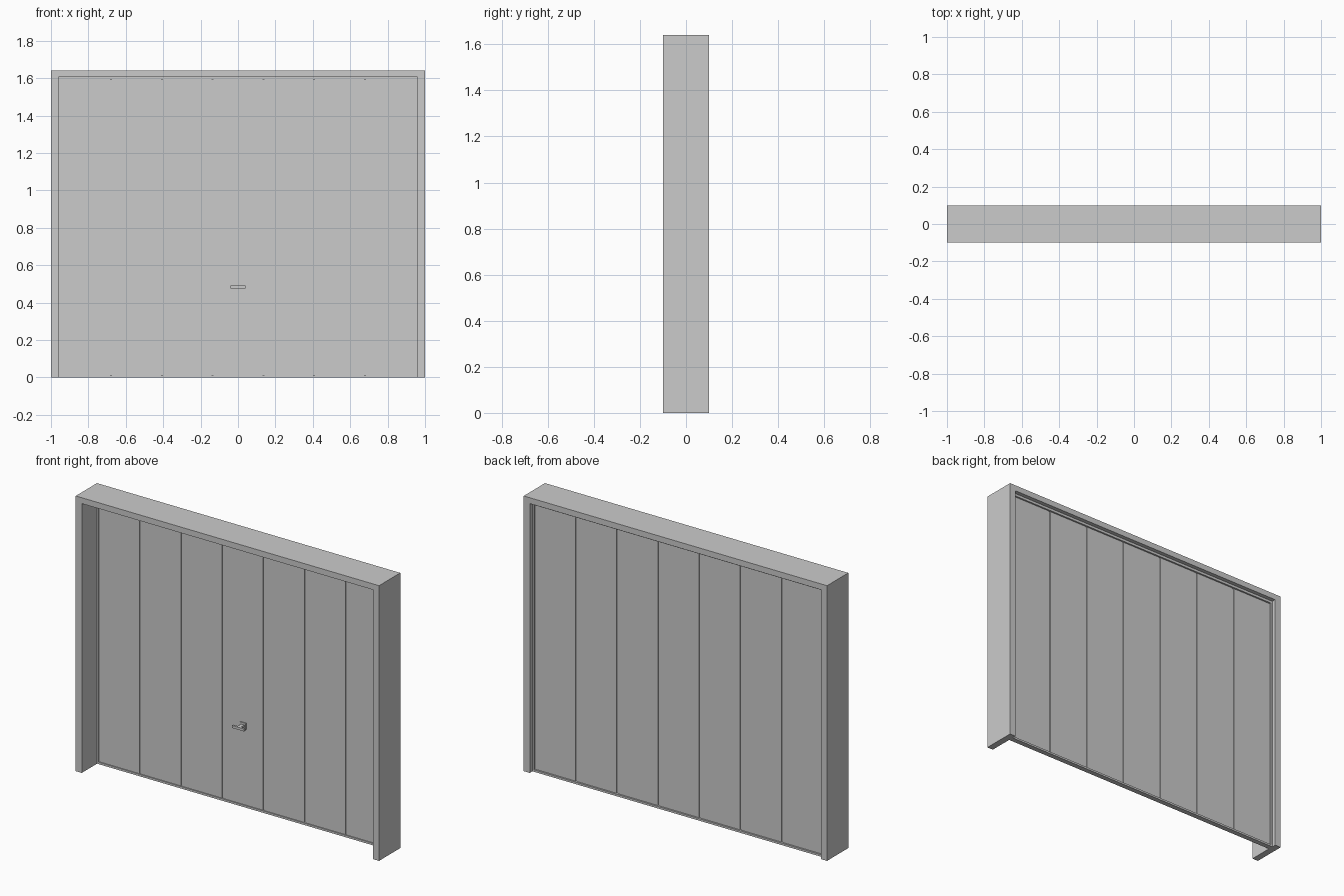
import bpy, bmesh

if "Cube" in bpy.data.objects:
    bpy.data.objects.remove(bpy.data.objects["Cube"])

def boxes(name, spans, bevel=0):
    # One object from (x0, x1, y0, y1, z0, z1) boxes
    bm = bmesh.new()
    for x0, x1, y0, y1, z0, z1 in spans:
        for v in bmesh.ops.create_cube(bm, size=1)["verts"]:
            v.co = ((x0 + x1) / 2 + v.co.x * (x1 - x0),
                    (y0 + y1) / 2 + v.co.y * (y1 - y0),
                    (z0 + z1) / 2 + v.co.z * (z1 - z0))
    return finish(name, bm)

def finish(name, bm):
    bmesh.ops.recalc_face_normals(bm, faces=bm.faces)
    me = bpy.data.meshes.new(name)
    bm.to_mesh(me)
    bm.free()
    ob = bpy.data.objects.new(name, me)
    bpy.context.collection.objects.link(ob)
    return ob

def portal(name, outer, inner, y0, depth):
    # Upside-down U profile (half width, top) pushed back along y
    (a, ta), (b, tb) = outer, inner
    pts = [(-a, 0), (-a, ta), (a, ta), (a, 0), (b, 0), (b, tb), (-b, tb), (-b, 0)]
    bm = bmesh.new()
    face = bm.faces.new([bm.verts.new((x, y0, z)) for x, z in pts])
    geo = bmesh.ops.extrude_face_region(bm, geom=[face])["geom"]
    bmesh.ops.translate(bm, vec=(0, depth, 0),
                        verts=[g for g in geo if isinstance(g, bmesh.types.BMVert)])
    return finish(name, bm)

W, H = 0.96, 1.605          # opening half width and height
RIM, GAP, N = 0.01, 0.01, 7
FRONT, BACK = 0.05, 0.065   # panel faces

# Outer surround and slim door rim
portal("door_surround", (1.0, 1.64), (W, H), -0.1, 0.2)
portal("door_rim", (W, H), (W - RIM, H - 0.015), FRONT - 0.006, 0.031)
boxes("bottom_rail", [(-W + RIM, W - RIM, FRONT - 0.006, 0.075, 0, 0.012)])

# Vertical panels with recessed joints
pitch = 2 * (W - RIM) / N
for i in range(N):
    x0 = -W + RIM + i * pitch + (GAP / 2 if i else 0)
    x1 = -W + RIM + (i + 1) * pitch - (GAP / 2 if i < N - 1 else 0)
    boxes(f"door_panel_{i + 1}", [(x0, x1, FRONT, BACK, 0.012, H - 0.015)])
for i in range(1, N):
    x = -W + RIM + i * pitch
    boxes(f"panel_joint_{i}", [(x - GAP / 2, x + GAP / 2, FRONT + 0.005, BACK - 0.005,
                               0.012, H - 0.015)])

# T handle: plate, stem and grip
boxes("handle_plate", [(-0.02, 0.02, FRONT - 0.006, FRONT, 0.465, 0.502)])
boxes("handle_stem", [(-0.011, 0.011, 0.012, FRONT - 0.006, 0.477, 0.49)])
boxes("handle_grip", [(-0.04, 0.04, 0.0, 0.012, 0.476, 0.491)])
